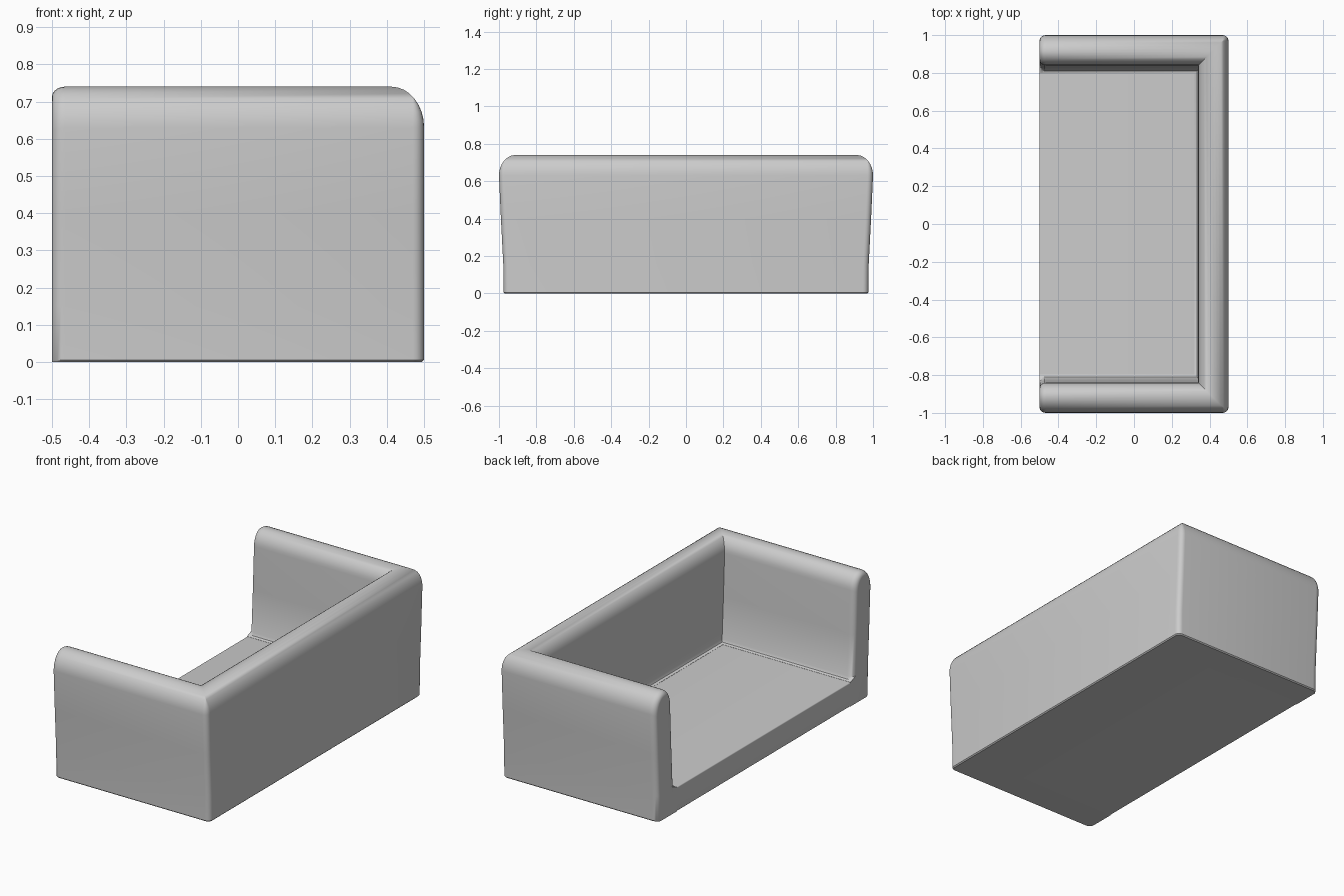
import bpy, bmesh, math

if "Cube" in bpy.data.objects:
    bpy.data.objects.remove(bpy.data.objects["Cube"])

H, T, SEAT = 0.74, 0.16, 0.14   # height, wall thickness, seat height
HX, HY, R = 0.5, 1.0, 0.03      # half sizes, vertical corner radius


def finish(bm, name):
    bmesh.ops.remove_doubles(bm, verts=bm.verts, dist=1e-5)
    bmesh.ops.recalc_face_normals(bm, faces=bm.faces)
    me = bpy.data.meshes.new(name)
    bm.to_mesh(me)
    bm.free()
    ob = bpy.data.objects.new(name, me)
    bpy.context.collection.objects.link(ob)
    bpy.context.view_layer.objects.active = ob
    ob.select_set(True)
    bpy.ops.object.shade_smooth_by_angle(angle=math.radians(35))
    ob.select_set(False)
    return ob


def arc(cx, cz, a, b, start, end, n=8):
    angles = [math.radians(start + (end - start) * i / n) for i in range(n + 1)]
    return [(cx + a * math.cos(t), cz + b * math.sin(t)) for t in angles]


# Wall section: d runs inwards from the outer face, z is height
profile = [(0.006, 0), (0, 0.006), (0, 0.15), (0, 0.4)]
profile += arc(0.088, 0.63, 0.088, H - 0.63, 180, 90)
profile += arc(0.088, 0.65, T - 0.088, H - 0.65, 90, 0)[1:]
profile += [(T, 0.4), (T, SEAT + 0.02), (T + 0.006, SEAT + 0.006),
            (T + 0.02, SEAT + 0.001), (T + 0.02, 0)]


def inset(d, z, k):
    # shrinks the section for the rounded arm ends
    if d < T / 2:
        d += k * (1 - d / (T / 2))
    elif z > 0.15:
        d -= k * min(1, (d - T / 2) / (T / 2))
    return d, z - k * max(0, (z - 0.5) / (H - 0.5))


def lean(y, z):
    # arms lean outwards above the base
    s = 0.025 * (1 - min(1, max(0, (z - 0.12) / 0.48)))
    return y - s * max(-1, min(1, y / 0.8))


def arm_station(x, side, k=0):
    pts = []
    for d, z in profile:
        d, z = inset(d, z, k)
        pts.append((x, lean(side * (HY - d), z), z))
    return pts


def corner_station(angle, side):
    pts = []
    for d, z in profile:
        r, m = max(0, R - d), max(0, d - R)
        x = HX - R - m + r * math.cos(angle)
        y = side * (HY - R - m + r * math.sin(angle))
        pts.append((x, lean(y, z), z))
    return pts


def half(side):
    out = []
    for i in range(6):
        t = math.pi / 2 * i / 5
        out.append(arm_station(-HX + 0.035 * (1 - math.sin(t)), side,
                               0.028 * (1 - math.cos(t))))
    out.reverse()
    # order from arm tip to the back
    out = out[::-1] if out[0][0][0] < out[-1][0][0] else out
    out = sorted(out, key=lambda s: s[0][0])
    out += [corner_station(math.pi / 2 * (1 - i / 5), side) for i in range(6)]
    return out


# Arms and back in one sweep
stations = half(-1) + half(1)[::-1]
# tip stations need the largest inset at the very front
bm = bmesh.new()
rings = [[bm.verts.new(p) for p in s] for s in stations]
n = len(profile)
for a, b in zip(rings, rings[1:]):
    for i in range(n):
        j = (i + 1) % n
        bm.faces.new((a[i], a[j], b[j], b[i]))
bm.faces.new(rings[0])
bm.faces.new(rings[-1])
finish(bm, "arms_and_back")

# Seat slab
bm = bmesh.new()
bmesh.ops.create_cube(bm, size=1)
for v in bm.verts:
    v.co.x = -HX if v.co.x < 0 else HX - T
    v.co.y *= 2 * (HY - T - 0.025)
    v.co.z = 0 if v.co.z < 0 else SEAT
front = [e for e in bm.edges if all(v.co.x < -0.4 for v in e.verts)
         and abs(e.verts[0].co.z - e.verts[1].co.z) < 0.01]
bmesh.ops.bevel(bm, geom=front, offset=0.006, segments=3, profile=0.5, affect='EDGES')
finish(bm, "seat")
